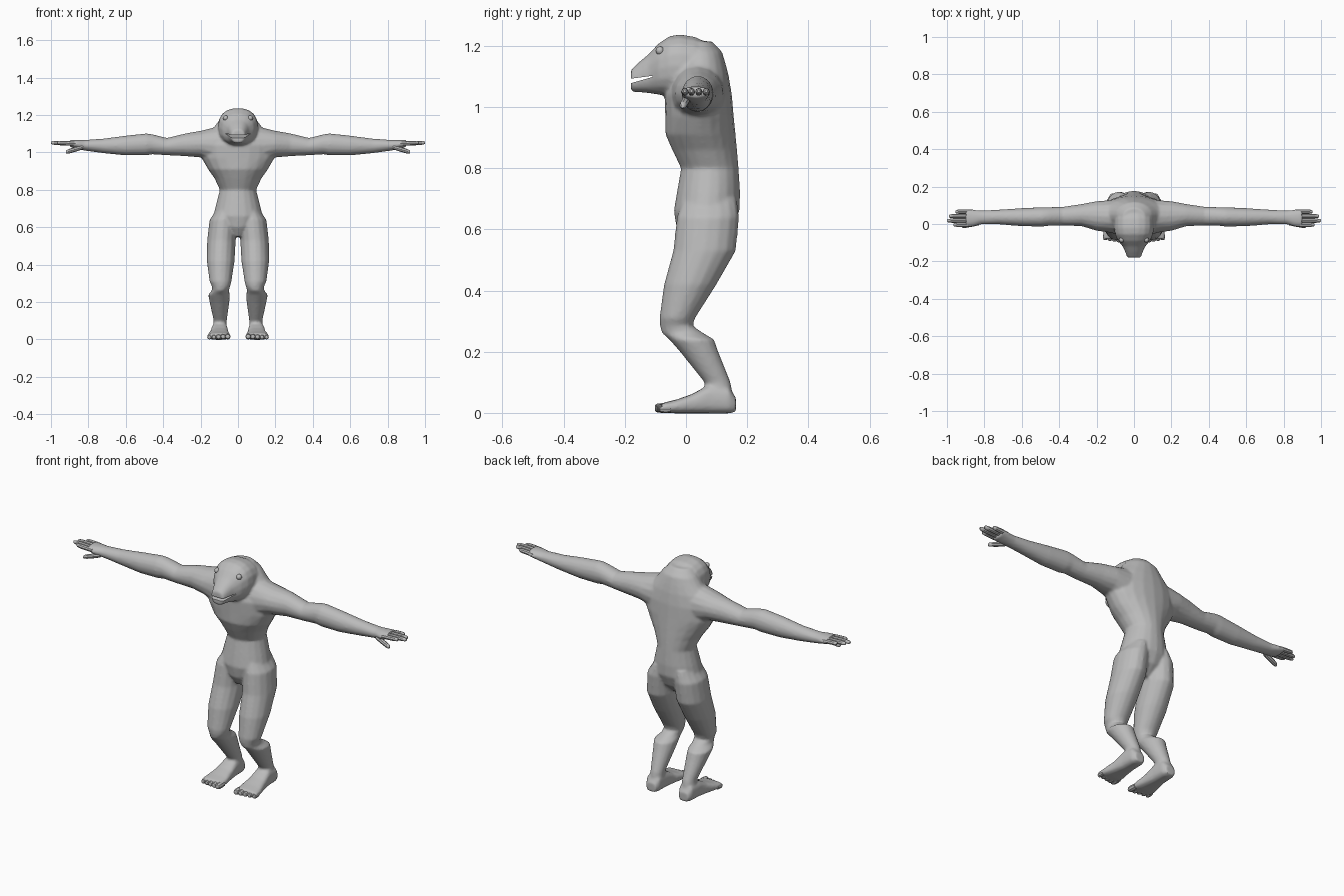
import bpy, bmesh, math
from mathutils import Vector

if "Cube" in bpy.data.objects:
    bpy.data.objects.remove(bpy.data.objects["Cube"])

# One plain grey skin for the whole figure
skin = bpy.data.materials.new("grey skin")
skin.use_nodes = True
skin.diffuse_color = (0.5, 0.5, 0.5, 1)
skin.node_tree.nodes["Principled BSDF"].inputs["Base Color"].default_value = skin.diffuse_color


def loft(bm, axis, rows, sides=16, side=1, power=1.0):
    """Skin closed rings; each row is position on the axis, then min/max of the other two axes."""
    rings = []
    for t, a0, a1, b0, b1 in rows:
        ring = []
        for i in range(sides):
            angle = math.tau * i / sides
            c, s = math.cos(angle), math.sin(angle)
            a = (a0 + a1) / 2 + (a1 - a0) / 2 * math.copysign(abs(c) ** power, c)
            b = (b0 + b1) / 2 + (b1 - b0) / 2 * math.copysign(abs(s) ** power, s)
            co = {"x": (t, a, b), "y": (a, t, b), "z": (a, b, t)}[axis]
            ring.append(bm.verts.new((co[0] * side, co[1], co[2])))
        rings.append(ring)
    for lower, upper in zip(rings, rings[1:]):
        for i in range(sides):
            j = (i + 1) % sides
            bm.faces.new((lower[i], lower[j], upper[j], upper[i]))
    bm.faces.new(rings[0])
    bm.faces.new(rings[-1])


def digit(bm, axis, base, tip, radius, side):
    """Blunt finger or toe between two points."""
    base, tip = Vector(base), Vector(tip)
    k = "xyz".index(axis)
    others = [i for i in range(3) if i != k]
    rows = []
    for f, scale in ((0, 0.9), (0.4, 1), (0.8, 0.95), (0.95, 0.75), (1, 0.4)):
        p = base.lerp(tip, f)
        r = radius * scale
        a, b = (p[i] for i in others)
        rows.append((p[k], a - r, a + r, b - r, b + r))
    loft(bm, axis, rows, 8, side)


def finish(name, bm):
    bmesh.ops.recalc_face_normals(bm, faces=bm.faces)
    mesh = bpy.data.meshes.new(name)
    bm.to_mesh(mesh)
    bm.free()
    obj = bpy.data.objects.new(name, mesh)
    bpy.context.collection.objects.link(obj)
    mesh.materials.append(skin)
    return obj


def activate(obj):
    bpy.ops.object.select_all(action="DESELECT")
    obj.select_set(True)
    bpy.context.view_layer.objects.active = obj


def smooth(obj, degrees=40):
    activate(obj)
    bpy.ops.object.shade_smooth_by_angle(angle=math.radians(degrees))


# Height, half width, front, back
torso = [
    (.55, .03, 0, .1), (.6, .09, -.03, .15), (.66, .132, -.04, .175),
    (.72, .118, -.03, .177), (.8, .097, -.016, .172), (.86, .125, -.045, .167),
    (.91, .16, -.067, .162), (.97, .195, -.068, .156), (1.04, .2, -.07, .15),
    (1.1, .165, -.05, .14), (1.14, .125, -.03, .13), (1.18, .095, -.02, .118),
    (1.215, .06, -.02, .085),
]
# Depth, half width, bottom, top
head = [
    (.08, .08, 1.05, 1.205), (.03, .105, 1.03, 1.23), (-.02, .107, 1.03, 1.238),
    (-.055, .102, 1.035, 1.232), (-.09, .085, 1.04, 1.208), (-.12, .06, 1.045, 1.175),
    (-.15, .047, 1.048, 1.15), (-.18, .036, 1.05, 1.122),
]
# Height, inner, outer, front, back
leg = [
    (.7, .02, .11, -.01, .165), (.64, .005, .152, -.03, .174), (.53, .012, .165, -.042, .163),
    (.42, .018, .167, -.072, .1), (.31, .035, .152, -.087, .03), (.285, .042, .14, -.085, .022),
    (.262, .048, .14, -.08, .055), (.24, .043, .16, -.055, .092), (.2, .046, .152, -.02, .106),
    (.1, .06, .13, .06, .146), (.05, .06, .135, .07, .155),
]
# Depth, inner, outer, sole, top
foot = [
    (.163, .07, .125, .003, .05), (.14, .058, .138, -.002, .085), (.075, .055, .142, -.002, .092),
    (.02, .05, .15, -.002, .062), (-.03, .042, .162, -.002, .044), (-.08, .043, .167, .002, .032),
]
# Reach, front, back, bottom, top
arm = [
    (.1, -.05, .13, .93, 1.14), (.2, -.036, .122, .973, 1.116), (.28, -.012, .107, .98, 1.102),
    (.38, -.008, .092, .985, 1.078), (.46, -.01, .09, .99, 1.098), (.49, -.014, .09, .984, 1.102),
    (.6, -.012, .085, .984, 1.09), (.72, -.002, .077, .996, 1.074), (.82, -.002, .072, 1.01, 1.067),
    (.86, -.015, .077, 1.018, 1.068), (.9, -.014, .08, 1.03, 1.068),
]

# Body: overlapping limbs fused into a single skin
bm = bmesh.new()
loft(bm, "z", [(z, -w, w, f, b) for z, w, f, b in torso], 20)
loft(bm, "y", [(y, -w, w, b, t) for y, w, b, t in head], 18, power=0.85)
for side in (1, -1):
    loft(bm, "z", leg, side=side)
    loft(bm, "y", foot, side=side, power=0.7)
    loft(bm, "x", arm, side=side)
body = finish("body", bm)

# Mouth wedge, removed after cutting
bm = bmesh.new()
loft(bm, "y", [(-.2, -.1, .1, 1.072, 1.09), (-.11, -.1, .1, 1.098, 1.102)], power=0.3)
wedge = finish("mouth_cutter", bm)
wedge.hide_render = True

fuse = body.modifiers.new("fuse", "REMESH")
fuse.mode = "VOXEL"
fuse.voxel_size = 0.007
soften = body.modifiers.new("soften", "SMOOTH")
soften.factor = 0.5
soften.iterations = 4
cut = body.modifiers.new("mouth", "BOOLEAN")
cut.operation = "DIFFERENCE"
cut.object = wedge
activate(body)
for name in ("fuse", "soften", "mouth"):
    bpy.ops.object.modifier_apply(modifier=name)
bpy.data.objects.remove(wedge)
smooth(body)

for side, label in ((1, "left"), (-1, "right")):
    # Four fingers and a lowered thumb
    bm = bmesh.new()
    for y, reach in ((-.004, .965), (.018, 1), (.042, .99), (.066, .955)):
        digit(bm, "x", (.87, y, 1.047), (reach, y, 1.052), .012, side)
    digit(bm, "x", (.83, .005, 1.028), (.92, -.012, 1.002), .013, side)
    smooth(finish(label + "_fingers", bm))

    # Five toes, the inner one largest
    bm = bmesh.new()
    for i in range(5):
        x = .055 + .0245 * i
        radius = .016 - .001 * i
        digit(bm, "y", (x, -.05, radius), (x, -.102 + .004 * i, radius), radius, side)
    smooth(finish(label + "_toes", bm))

    # Eyes, bulging slightly from the brow
    bm = bmesh.new()
    bmesh.ops.create_uvsphere(bm, u_segments=12, v_segments=8, radius=.014)
    bmesh.ops.translate(bm, verts=bm.verts, vec=(side * .066, -.085, 1.184))
    smooth(finish(label + "_eye", bm))
